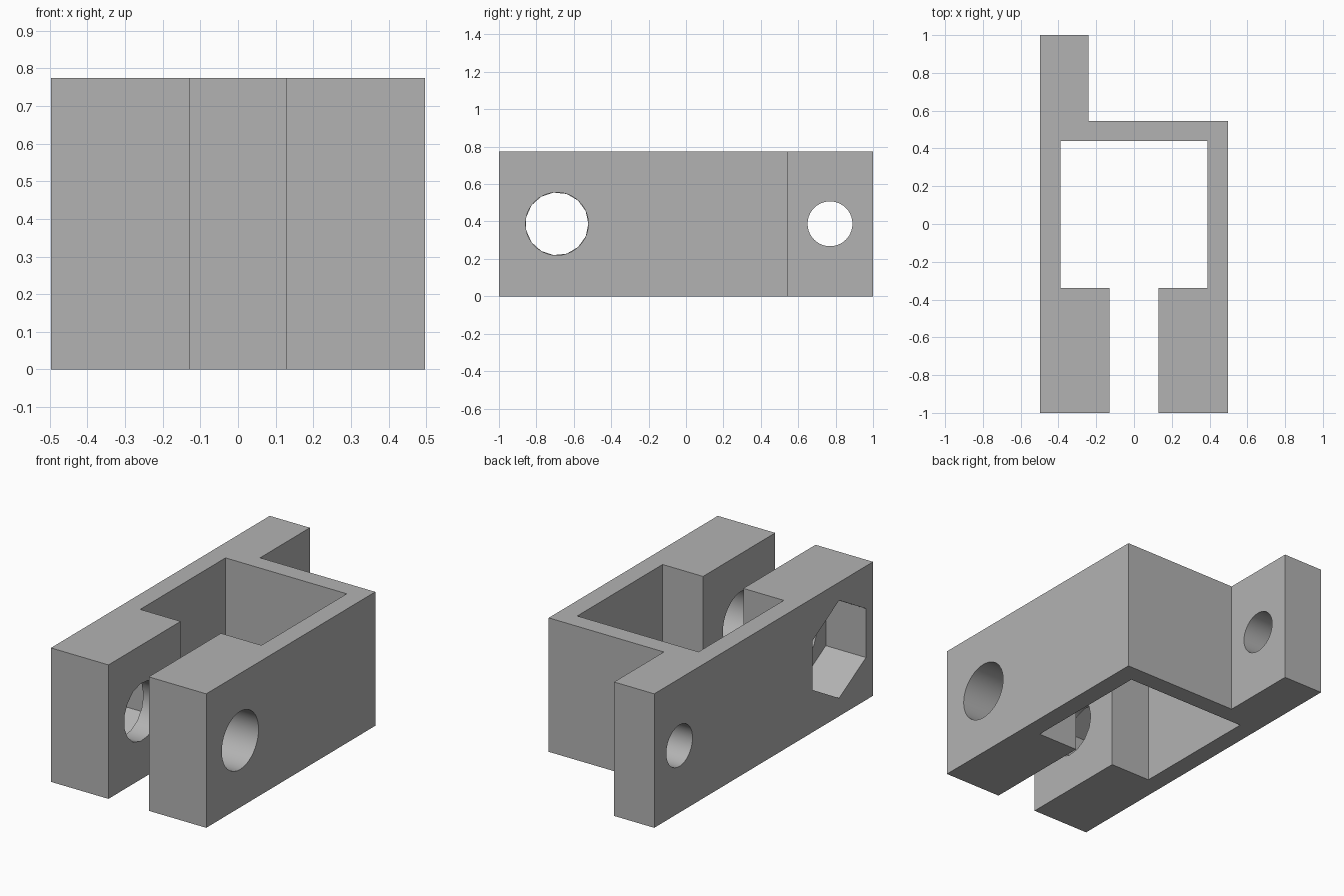
import bpy, bmesh, math
from mathutils import Vector

default = bpy.data.objects.get("Cube")
if default:
    bpy.data.objects.remove(default, do_unlink=True)

HEIGHT = 0.775
MID = HEIGHT / 2

grey = bpy.data.materials.new("plain grey")
grey.use_nodes = True
colour = (0.45, 0.45, 0.45, 1)
grey.diffuse_color = colour
grey.node_tree.nodes["Principled BSDF"].inputs["Base Color"].default_value = colour


def prism(name, points, direction):
    """Extrude a closed outline of 3D points along a direction."""
    bm = bmesh.new()
    face = bm.faces.new([bm.verts.new(p) for p in points])
    grown = bmesh.ops.extrude_face_region(bm, geom=[face])
    verts = [g for g in grown["geom"] if isinstance(g, bmesh.types.BMVert)]
    bmesh.ops.translate(bm, verts=verts, vec=Vector(direction))
    bmesh.ops.recalc_face_normals(bm, faces=bm.faces)
    mesh = bpy.data.meshes.new(name)
    bm.to_mesh(mesh)
    bm.free()
    mesh.materials.append(grey)
    obj = bpy.data.objects.new(name, mesh)
    bpy.context.collection.objects.link(obj)
    return obj


def cut_hole(body, name, y, radius, sides, x0, x1, start=0.0):
    """Cut a regular polygon hole along x."""
    angles = [start + math.tau * i / sides for i in range(sides)]
    ring = [(x0, y + radius * math.cos(a), MID + radius * math.sin(a)) for a in angles]
    cutter = prism(name, ring, (x1 - x0, 0, 0))
    cutter.hide_render = True
    mod = body.modifiers.new(name, "BOOLEAN")
    mod.operation = "DIFFERENCE"
    mod.solver = "EXACT"
    mod.object = cutter
    bpy.ops.object.select_all(action="DESELECT")
    bpy.context.view_layer.objects.active = body
    body.select_set(True)
    bpy.ops.object.modifier_apply(modifier=name)
    bpy.data.objects.remove(cutter, do_unlink=True)


# Clamp body: split jaws, rectangular cavity and rear tab in one outline
side, slot, wall = 0.497, 0.129, 0.388
outline = [
    (-side, -1), (-slot, -1), (-slot, -0.34), (-wall, -0.34),
    (-wall, 0.44), (wall, 0.44), (wall, -0.34), (slot, -0.34),
    (slot, -1), (side, -1), (side, 0.545), (-0.24, 0.545),
    (-0.24, 1), (-side, 1),
]
body = prism("clamp_body", [(x, y, 0) for x, y in outline], (0, 0, HEIGHT))

# Bolt holes in both jaws, hexagonal nut pocket, and tab pivot hole
cut_hole(body, "left_jaw_hole", -0.69, 0.168, 40, 0, 0.6)
cut_hole(body, "right_jaw_hole", -0.69, 0.168, 15, -0.3, 0)
cut_hole(body, "nut_pocket", -0.69, 0.283, 6, -0.6, -0.24, math.pi / 2)
cut_hole(body, "tab_hole", 0.77, 0.12, 40, -0.6, -0.1)

bpy.ops.object.shade_smooth_by_angle(angle=math.radians(30))
